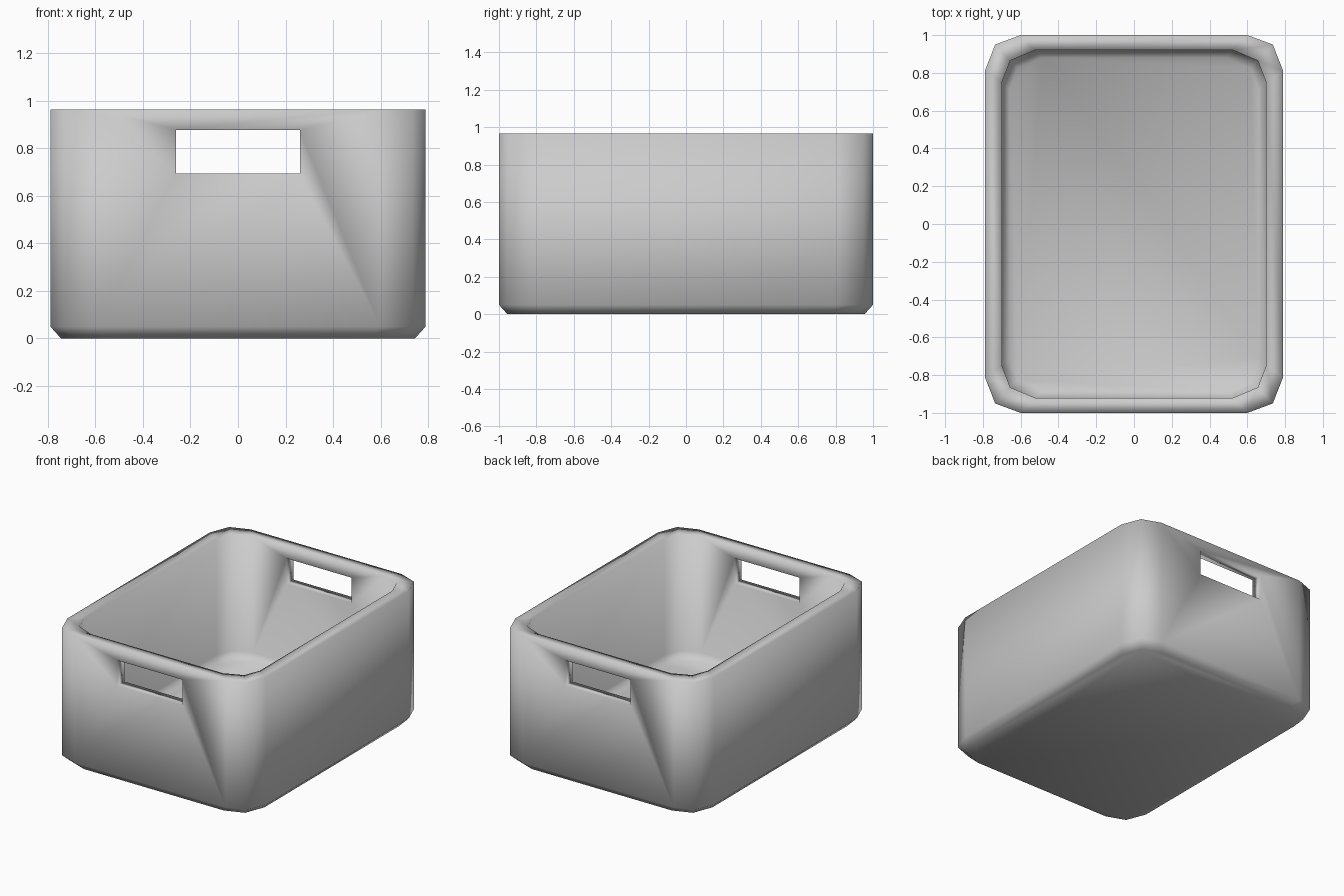
import bpy, bmesh

cube = bpy.data.objects.get("Cube")
if cube:
    bpy.data.objects.remove(cube, do_unlink=True)

plastic = bpy.data.materials.new("light grey plastic")
plastic.use_nodes = True
grey = (0.6, 0.6, 0.6, 1)
plastic.diffuse_color = grey
plastic.node_tree.nodes["Principled BSDF"].inputs["Base Color"].default_value = grey

# Quarter outlines of the outer and inner walls, side to end
OUTER = [(0.79, 0.81), (0.735, 0.95), (0.6, 1.0)]
INNER = [(0.70, 0.75), (0.655, 0.865), (0.525, 0.92)]
HOLE_X, HOLE_LOW, HOLE_HIGH = 0.26, 0.695, 0.878

bm = bmesh.new()


def ring(quarter, z, inset=0):
    """Mirror a quarter outline into a closed, counter-clockwise ring."""
    q = [(x - inset, y - inset) for x, y in quarter]
    pts = q + [(-x, y) for x, y in reversed(q)]
    pts += [(-x, -y) for x, y in pts]
    return [bm.verts.new((x, y, z)) for x, y in pts]


def bridge(a, b, skip=()):
    n = len(a)
    for i in range(n):
        if i not in skip:
            j = (i + 1) % n
            bm.faces.new((a[i], a[j], b[j], b[i]))


def frame(low, high, i):
    """Surround a handle opening with four faces and return its corners."""
    outer = [low[i], low[i + 1], high[i + 1], high[i]]
    y = low[i].co.y
    s = 1 if y > 0 else -1
    hole = [bm.verts.new((s * x, y, z)) for x, z in (
        (HOLE_X, HOLE_LOW), (-HOLE_X, HOLE_LOW),
        (-HOLE_X, HOLE_HIGH), (HOLE_X, HOLE_HIGH))]
    bridge(outer, hole)
    return hole


# Walls from the underside, over the rim, down to the inside floor
base = ring(OUTER, 0, 0.045)
outer_low = ring(OUTER, 0.05)
outer_top = ring(OUTER, 0.965)
inner_top = ring(INNER, 0.965)
inner_low = ring(INNER, 0.13)
floor = ring(INNER, 0.085, 0.04)

ENDS = (2, 8)
bm.faces.new(base)
bridge(base, outer_low)
bridge(outer_low, outer_top, ENDS)
bridge(outer_top, inner_top)
bridge(inner_top, inner_low, ENDS)
bridge(inner_low, floor)
bm.faces.new(floor)

# Handle openings through both end walls
for i in ENDS:
    bridge(frame(outer_low, outer_top, i), frame(inner_low, inner_top, i))

bmesh.ops.recalc_face_normals(bm, faces=bm.faces)
for f in bm.faces:
    f.smooth = True

mesh = bpy.data.meshes.new("storage_bin")
bm.to_mesh(mesh)
bm.free()
mesh.materials.append(plastic)
bpy.context.collection.objects.link(bpy.data.objects.new("storage_bin", mesh))
